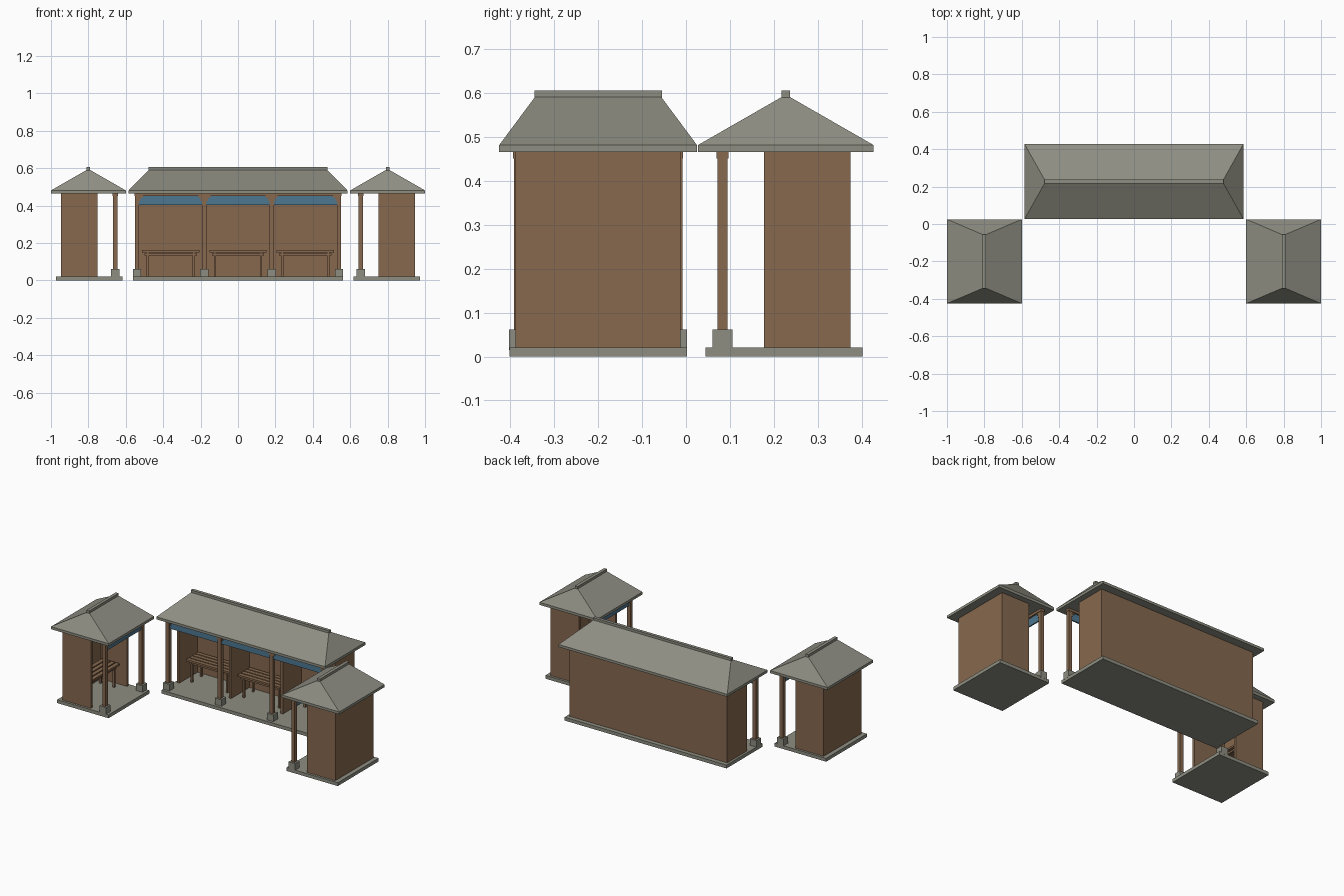
import bpy, bmesh, math
from mathutils import Matrix

if "Cube" in bpy.data.objects:
    bpy.data.objects.remove(bpy.data.objects["Cube"])


def mat(name, rgb):
    m = bpy.data.materials.new(name)
    m.diffuse_color = (*rgb, 1)
    m.use_nodes = True
    m.node_tree.nodes["Principled BSDF"].inputs["Base Color"].default_value = m.diffuse_color
    return m


GREY = mat("stone grey", (0.27, 0.27, 0.225))
WOOD = mat("wood brown", (0.24, 0.14, 0.077))
BLUE = mat("panel blue", (0.075, 0.185, 0.28))

BAY = 0.36
POST_Y = -0.144


def finish(bm, name, material, place):
    bmesh.ops.recalc_face_normals(bm, faces=bm.faces)
    me = bpy.data.meshes.new(name)
    bm.to_mesh(me)
    bm.free()
    me.materials.append(material)
    ob = bpy.data.objects.new(name, me)
    bpy.context.collection.objects.link(ob)
    ob.matrix_world = place
    return ob


def boxes(name, material, place, spans):
    """One object from boxes given as (x0, x1, y0, y1, z0, z1)."""
    bm = bmesh.new()
    for x0, x1, y0, y1, z0, z1 in spans:
        m = Matrix.Translation(((x0 + x1) / 2, (y0 + y1) / 2, (z0 + z1) / 2))
        m = m @ Matrix.Diagonal((x1 - x0, y1 - y0, z1 - z0, 1))
        bmesh.ops.create_cube(bm, size=1, matrix=m)
    return finish(bm, name, material, place)


def hip_roof(name, place, hx, hy, inset):
    """Eave slab with sloping hips rising to a narrow ridge."""
    bm = bmesh.new()
    rings = []
    for a, b, z in ((hx, hy, 0.465), (hx, hy, 0.481), (hx - inset, 0.01, 0.59)):
        rings.append([bm.verts.new((sx * a, sy * b, z))
                      for sx, sy in ((-1, -1), (1, -1), (1, 1), (-1, 1))])
    for lo, hi in zip(rings, rings[1:]):
        for i in range(4):
            j = (i + 1) % 4
            bm.faces.new((lo[i], lo[j], hi[j], hi[i]))
    bm.faces.new(rings[0])
    bm.faces.new(rings[-1])
    finish(bm, name, GREY, place)
    # ridge cap
    r = hx - inset + 0.001
    boxes(name + "_ridge", GREY, place, [(-r, r, -0.01, 0.01, 0.585, 0.605)])


def shelter(label, bays, inset, place):
    half = bays * BAY / 2
    posts = [-half + i * BAY for i in range(bays + 1)]
    mids = [-half + (i + 0.5) * BAY for i in range(bays)]

    # floor slab
    boxes(label + "_floor", GREY, place,
          [(-half - 0.022, half + 0.022, -0.183, 0.174, 0, 0.021)])
    # back wall, end walls and partitions
    boxes(label + "_walls", WOOD, place,
          [(-half - 0.008, half + 0.008, 0.132, 0.147, 0.02, 0.466)]
          + [(x - 0.008, x + 0.008, -0.05, 0.135, 0.02, 0.466) for x in posts])
    # posts with stone footings and bracket heads
    boxes(label + "_posts", WOOD, place,
          [(x - 0.0115, x + 0.0115, POST_Y - 0.0115, POST_Y + 0.0115, 0.02, 0.466)
           for x in posts])
    boxes(label + "_footings", GREY, place,
          [(x - 0.0225, x + 0.0225, POST_Y - 0.0225, POST_Y + 0.0225, 0.015, 0.062)
           for x in posts])
    brackets = []
    for x in posts:
        for s in (-1, 1):
            if abs(x + s * 0.03) < half:
                a, b = sorted((x + s * 0.008, x + s * 0.032))
                brackets.append((a, b, POST_Y - 0.009, POST_Y + 0.009, 0.44, 0.455))
                a, b = sorted((x + s * 0.008, x + s * 0.02))
                brackets.append((a, b, POST_Y - 0.008, POST_Y + 0.008, 0.425, 0.445))
    boxes(label + "_brackets", WOOD, place, brackets)
    # front beam with blue fascia panels below
    boxes(label + "_beam", WOOD, place,
          [(-half - 0.013, half + 0.013, POST_Y - 0.014, POST_Y + 0.014, 0.45, 0.466)])
    boxes(label + "_fascia_panels", BLUE, place,
          [(m - 0.17, m + 0.17, POST_Y - 0.004, POST_Y + 0.004, 0.402, 0.452)
           for m in mids])
    # slatted benches
    slats, legs = [], []
    for m in mids:
        for i in range(4):
            y = -0.012 + i * 0.032
            slats.append((m - 0.153, m + 0.153, y, y + 0.025, 0.15, 0.162))
        for y in (0.0, 0.094):
            legs.append((m - 0.14, m + 0.14, y, y + 0.012, 0.134, 0.145))
            for s in (-1, 1):
                x = m + s * 0.123
                legs.append((x - 0.006, x + 0.006, y, y + 0.012, 0.02, 0.151))
        for s in (-1, 1):
            x = m + s * 0.123
            legs.append((x - 0.006, x + 0.006, -0.005, 0.108, 0.138, 0.151))
    boxes(label + "_bench_seats", WOOD, place, slats)
    boxes(label + "_bench_legs", WOOD, place, legs)
    # roof
    hip_roof(label + "_roof", place, half + 0.045, 0.2, inset)


# long shelter at the back, two small ones facing inwards
shelter("long_shelter", 3, 0.107, Matrix.Translation((0, 0.227, 0)))
for side, label in ((-1, "left_shelter"), (1, "right_shelter")):
    shelter(label, 1, 0.081,
            Matrix.Translation((side * 0.8, -0.2, 0))
            @ Matrix.Rotation(-side * math.pi / 2, 4, 'Z'))
